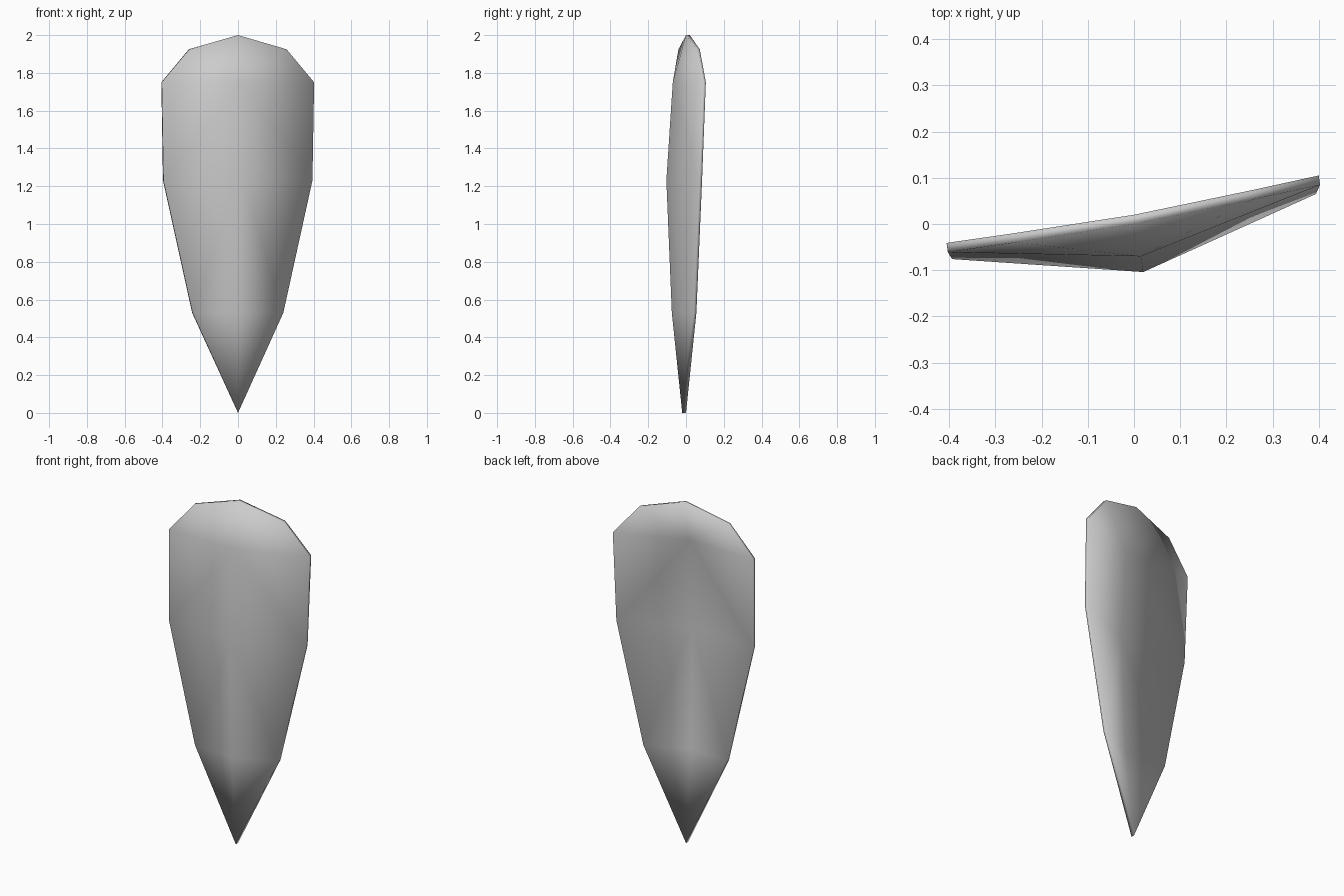
import bpy, bmesh

if "Cube" in bpy.data.objects:
    bpy.data.objects.remove(bpy.data.objects["Cube"])

# rim: half width, height, then y of the front lip on the left and right
ROWS = [(0.24, 0.53, -0.055, 0.035),
        (0.394, 1.23, -0.076, 0.065),
        (0.403, 1.75, -0.061, 0.085),
        (0.257, 1.925, -0.04, 0.053)]
# front ridge on the three inner rows: x and y
SPINE = [(0.012, -0.075), (0.02, -0.104), (0.015, -0.07)]
WALL = 0.02  # thickness of the shell

bm = bmesh.new()


def skin(off):
    """One skin of the curved blade, shifted back by off; returns its rim loop."""
    dx = -0.15 * off
    tip = bm.verts.new((0, -0.02 + off, 0))
    apex = bm.verts.new((0, off, 2))
    left = [bm.verts.new((-w + dx, l + off, z)) for w, z, l, r in ROWS]
    right = [bm.verts.new((w + dx, r + off, z)) for w, z, l, r in ROWS]
    mid = [bm.verts.new((x + dx, y + off, row[1]))
           for (x, y), row in zip(SPINE, ROWS)]
    for edge in (left, right):
        bm.faces.new((tip, edge[0], mid[0]))
        for i in range(2):
            # diagonals run from the lower rim up to the spine
            bm.faces.new((edge[i], edge[i + 1], mid[i + 1]))
            bm.faces.new((edge[i], mid[i + 1], mid[i]))
        bm.faces.new((mid[2], edge[2], edge[3]))
        bm.faces.new((mid[2], edge[3], apex))
    return [tip] + right + [apex] + left[::-1]


# front and hollow back skins joined by a thin rim
front, back = skin(0), skin(WALL)
n = len(front)
for i in range(n):
    j = (i + 1) % n
    bm.faces.new((front[i], front[j], back[j], back[i]))
bmesh.ops.recalc_face_normals(bm, faces=bm.faces)
for f in bm.faces:
    f.smooth = True

mesh = bpy.data.meshes.new("blade")
bm.to_mesh(mesh)
bm.free()
blade = bpy.data.objects.new("blade", mesh)
bpy.context.collection.objects.link(blade)
